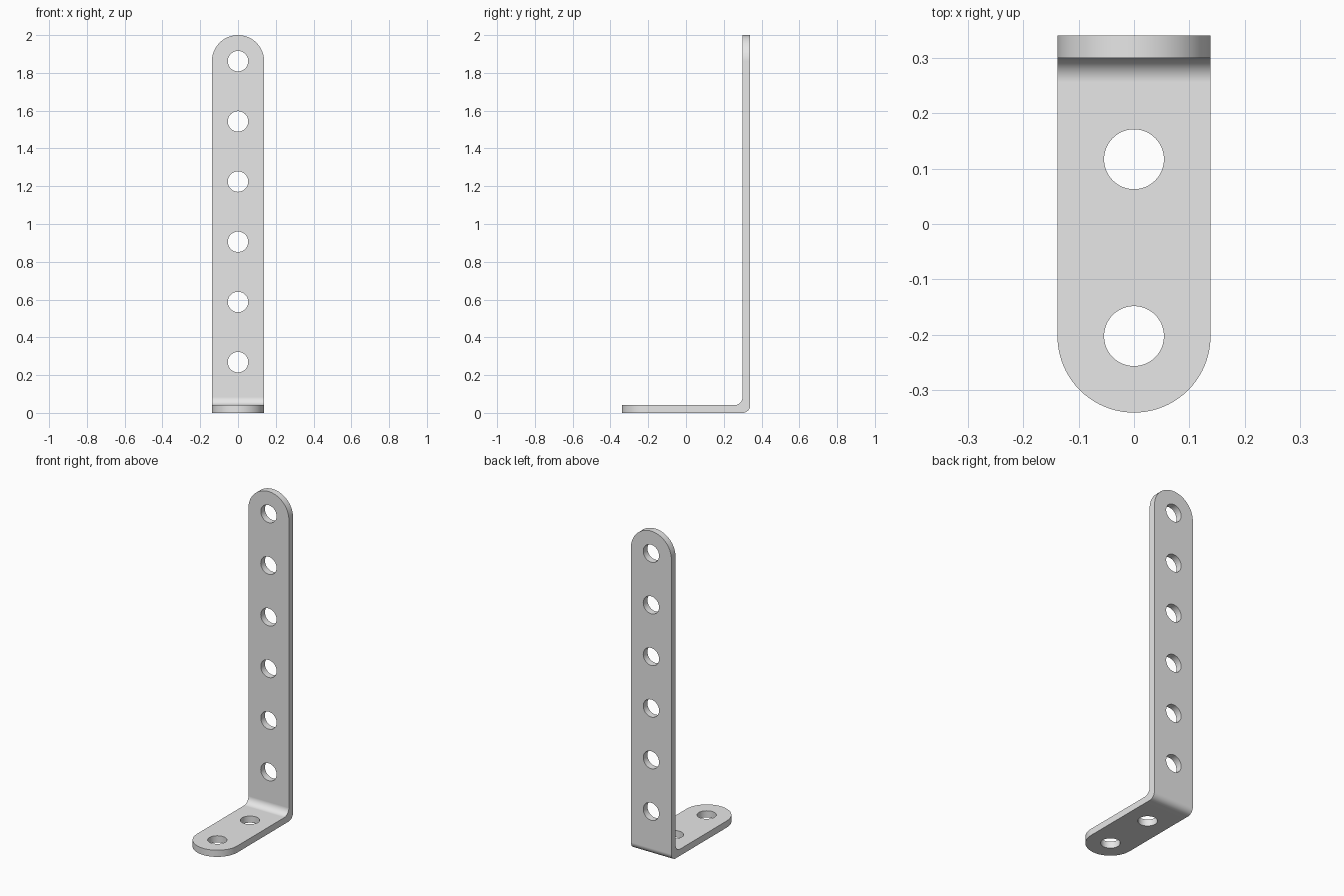
import bpy
import bmesh
from math import radians, pi
from mathutils import Vector, Matrix

cube = bpy.data.objects.get("Cube")
if cube:
    bpy.data.objects.remove(cube, do_unlink=True)

HALF_W, HALF_D, HEIGHT, THICK = 0.138, 0.34, 2.0, 0.041
HOLE_R, PITCH = 0.054, 0.3187

metal = bpy.data.materials.new("light_grey_metal")
metal.use_nodes = True
grey = (0.8, 0.8, 0.8, 1.0)
metal.diffuse_color = grey
metal.node_tree.nodes["Principled BSDF"].inputs["Base Color"].default_value = grey


def link_mesh(name, bm):
    mesh = bpy.data.meshes.new(name)
    bm.to_mesh(mesh)
    bm.free()
    mesh.materials.append(metal)
    obj = bpy.data.objects.new(name, mesh)
    bpy.context.collection.objects.link(obj)
    return obj


def bevel_edges(bm, test, radius, segments):
    """Round every edge whose two ends both pass the test."""
    edges = [e for e in bm.edges if all(test(v.co) for v in e.verts)]
    bmesh.ops.bevel(bm, geom=edges, offset=radius, offset_type='OFFSET',
                    segments=segments, profile=0.5, affect='EDGES',
                    clamp_overlap=False)


def near(a, b):
    return abs(a - b) < 1e-4


# L-shaped strip: side profile pushed across the width
inner_y = HALF_D - THICK
profile = [(-HALF_D, 0), (HALF_D, 0), (HALF_D, HEIGHT),
           (inner_y, HEIGHT), (inner_y, THICK), (-HALF_D, THICK)]
bm = bmesh.new()
side = bm.faces.new([bm.verts.new((-HALF_W, y, z)) for y, z in profile])
push = bmesh.ops.extrude_face_region(bm, geom=[side])
bmesh.ops.translate(bm, vec=Vector((2 * HALF_W, 0, 0)),
                    verts=[g for g in push["geom"] if isinstance(g, bmesh.types.BMVert)])
bmesh.ops.recalc_face_normals(bm, faces=bm.faces)

# Bend: inner and outer rounding
bevel_edges(bm, lambda c: near(c.y, inner_y) and near(c.z, THICK), 0.043, 10)
bevel_edges(bm, lambda c: near(c.y, HALF_D) and near(c.z, 0), 0.041, 10)

# Half-round ends of the foot and of the upright
end_r = HALF_W - 0.0001
for sx in (-1, 1):
    bevel_edges(bm, lambda c: near(c.x, sx * HALF_W) and near(c.y, -HALF_D), end_r, 20)
    bevel_edges(bm, lambda c: near(c.x, sx * HALF_W) and near(c.z, HEIGHT), end_r, 20)
bmesh.ops.remove_doubles(bm, verts=bm.verts, dist=0.0005)
bmesh.ops.recalc_face_normals(bm, faces=bm.faces)
bracket = link_mesh("angle_bracket", bm)

# Hole cutters: six through the upright, two through the foot
bm = bmesh.new()
spots = [Matrix.Translation((0, HALF_D - THICK / 2, HEIGHT - HALF_W - i * PITCH))
         @ Matrix.Rotation(pi / 2, 4, 'X') for i in range(6)]
spots += [Matrix.Translation((0, -HALF_D + HALF_W + i * PITCH, THICK / 2))
          for i in range(2)]
for spot in spots:
    bmesh.ops.create_cone(bm, cap_ends=True, segments=48, radius1=HOLE_R,
                          radius2=HOLE_R, depth=4 * THICK, matrix=spot)
cutter = link_mesh("hole_cutter", bm)
cutter.hide_render = True

bpy.ops.object.select_all(action='DESELECT')
bracket.select_set(True)
bpy.context.view_layer.objects.active = bracket
holes = bracket.modifiers.new("holes", 'BOOLEAN')
holes.operation = 'DIFFERENCE'
holes.solver = 'EXACT'
holes.object = cutter
bpy.ops.object.modifier_apply(modifier=holes.name)
bpy.data.objects.remove(cutter, do_unlink=True)

# Smooth curves, crisp rims, flat faces kept flat
bpy.ops.object.shade_smooth_by_angle(angle=radians(30))
flat = bracket.modifiers.new("flat_faces", 'WEIGHTED_NORMAL')
flat.keep_sharp = True
